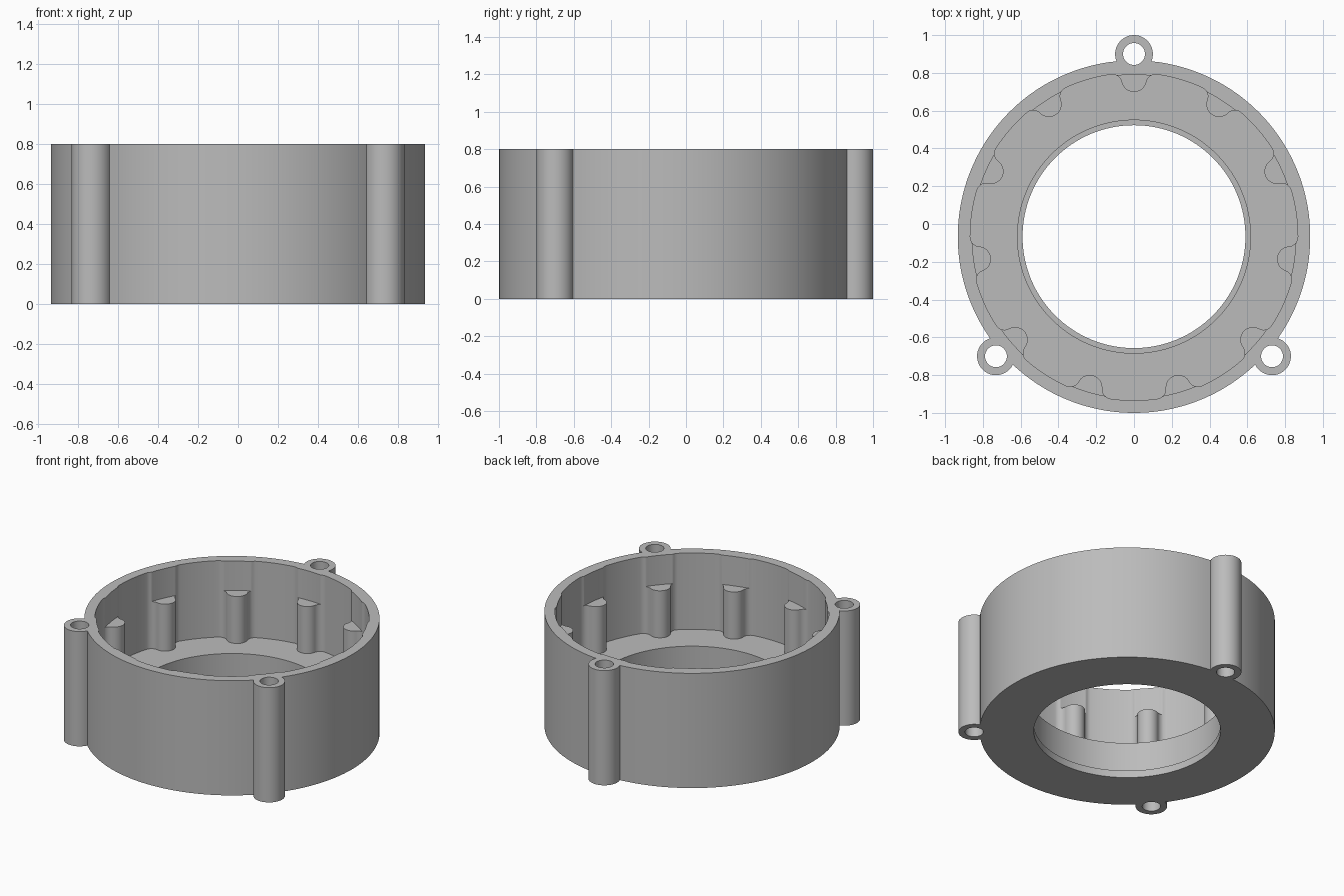
import bpy
import bmesh
from math import sin, cos, tau, radians, sqrt, atan2, acos, hypot

cube = bpy.data.objects.get("Cube")
if cube:
    bpy.data.objects.remove(cube, do_unlink=True)

# Main sizes
CENTRE_Y = -0.067
HEIGHT, FLOOR_Z, RIB_TOP, LIP_Z = 0.8, 0.267, 0.595, 0.05
OUTER_R, WALL_R, CLEAR_R = 0.933, 0.867, 0.857
HOLE_R, LIP_R = 0.617, 0.59
LUG_DIST, LUG_R, SCREW_R = 0.967, 0.1, 0.058
RIB_DIST, RIB_R, FILLET = 0.833, 0.067, 0.05
RIBS = 11
STEP = tau / RIBS
LUG_SLOTS = (0, 4, 7)

grey = bpy.data.materials.new("plain grey")
grey.use_nodes = True
COLOUR = (0.5, 0.5, 0.5, 1)
grey.diffuse_color = COLOUR
grey.node_tree.nodes["Principled BSDF"].inputs["Base Color"].default_value = COLOUR


def arc(cx, cy, r, a0, a1, n):
    return [(cx + r * cos(a0 + (a1 - a0) * i / n),
             cy + r * sin(a0 + (a1 - a0) * i / n)) for i in range(n + 1)]


def turn(points, a):
    return [(x * cos(a) - y * sin(a), x * sin(a) + y * cos(a)) for x, y in points]


def slot_angle(k):
    return radians(90) + k * STEP


def prism(name, outline, z0, z1):
    bm = bmesh.new()
    face = bm.faces.new([bm.verts.new((x, y + CENTRE_Y, z0)) for x, y in outline])
    top = bmesh.ops.extrude_face_region(bm, geom=[face])["geom"]
    bmesh.ops.translate(bm, vec=(0, 0, z1 - z0),
                        verts=[v for v in top if isinstance(v, bmesh.types.BMVert)])
    bmesh.ops.recalc_face_normals(bm, faces=bm.faces)
    mesh = bpy.data.meshes.new(name)
    bm.to_mesh(mesh)
    bm.free()
    mesh.materials.append(grey)
    obj = bpy.data.objects.new(name, mesh)
    bpy.context.collection.objects.link(obj)
    return obj


def circle(r, n, cx=0, cy=0):
    return arc(cx, cy, r, 0, tau, n)[:-1]


# Outer outline: round wall with three screw lugs
def housing_outline():
    meet = acos((OUTER_R ** 2 + LUG_DIST ** 2 - LUG_R ** 2) / (2 * OUTER_R * LUG_DIST))
    swing = atan2(OUTER_R * sin(meet), OUTER_R * cos(meet) - LUG_DIST)
    points = []
    for i, k in enumerate(LUG_SLOTS):
        following = LUG_SLOTS[i + 1] if i < 2 else RIBS
        points += turn(arc(LUG_DIST, 0, LUG_R, -swing, swing, 28), slot_angle(k))
        points += arc(0, 0, OUTER_R, slot_angle(k) + meet,
                      slot_angle(following) - meet, 48)[1:-1]
    return points


# Cavity outline: round wall with inward ribs blended by fillets
def cavity_outline():
    reach, gap = WALL_R - FILLET, RIB_R + FILLET
    a = acos((reach ** 2 + RIB_DIST ** 2 - gap ** 2) / (2 * reach * RIB_DIST))
    fx, fy = reach * cos(a), reach * sin(a)
    touch = atan2(fy, fx - RIB_DIST)
    half = arc(RIB_DIST, 0, RIB_R, tau / 2, touch, 10)
    half += arc(fx, fy, FILLET, touch - tau / 2, a, 10)[1:]
    half += arc(0, 0, WALL_R, a, STEP / 2, 6)[1:]
    mirrored = [(x, -y) for x, y in reversed(half[1:-1])]
    unit = mirrored + half
    return [p for k in range(RIBS) for p in turn(unit, slot_angle(k))]


def clear_ribs(points):
    out = []
    for x, y in points:
        s = max(1, CLEAR_R / hypot(x, y))
        out.append((x * s, y * s))
    return out


housing = prism("ring_housing", housing_outline(), 0, HEIGHT)
cavity = cavity_outline()
cutters = [
    prism("ribbed_cavity_cutter", cavity, FLOOR_Z, RIB_TOP),
    prism("open_cavity_cutter", clear_ribs(cavity), RIB_TOP, HEIGHT + 0.1),
    prism("floor_hole_cutter", circle(HOLE_R, 128), LIP_Z, FLOOR_Z + 0.1),
    prism("lip_hole_cutter", circle(LIP_R, 128), -0.1, LIP_Z + 0.1),
]
for k in LUG_SLOTS:
    a = slot_angle(k)
    cutters.append(prism("screw_hole_cutter", circle(
        SCREW_R, 32, LUG_DIST * cos(a), LUG_DIST * sin(a)), -0.1, HEIGHT + 0.1))

# Cut the cavity and holes, then discard the cutters
bpy.ops.object.select_all(action='DESELECT')
bpy.context.view_layer.objects.active = housing
housing.select_set(True)
for cutter in cutters:
    cutter.hide_render = True
    mod = housing.modifiers.new("cut", 'BOOLEAN')
    mod.operation = 'DIFFERENCE'
    mod.solver = 'EXACT'
    mod.object = cutter
    bpy.ops.object.modifier_apply(modifier=mod.name)
    bpy.data.objects.remove(cutter, do_unlink=True)

bpy.ops.object.shade_smooth_by_angle(angle=radians(30))
